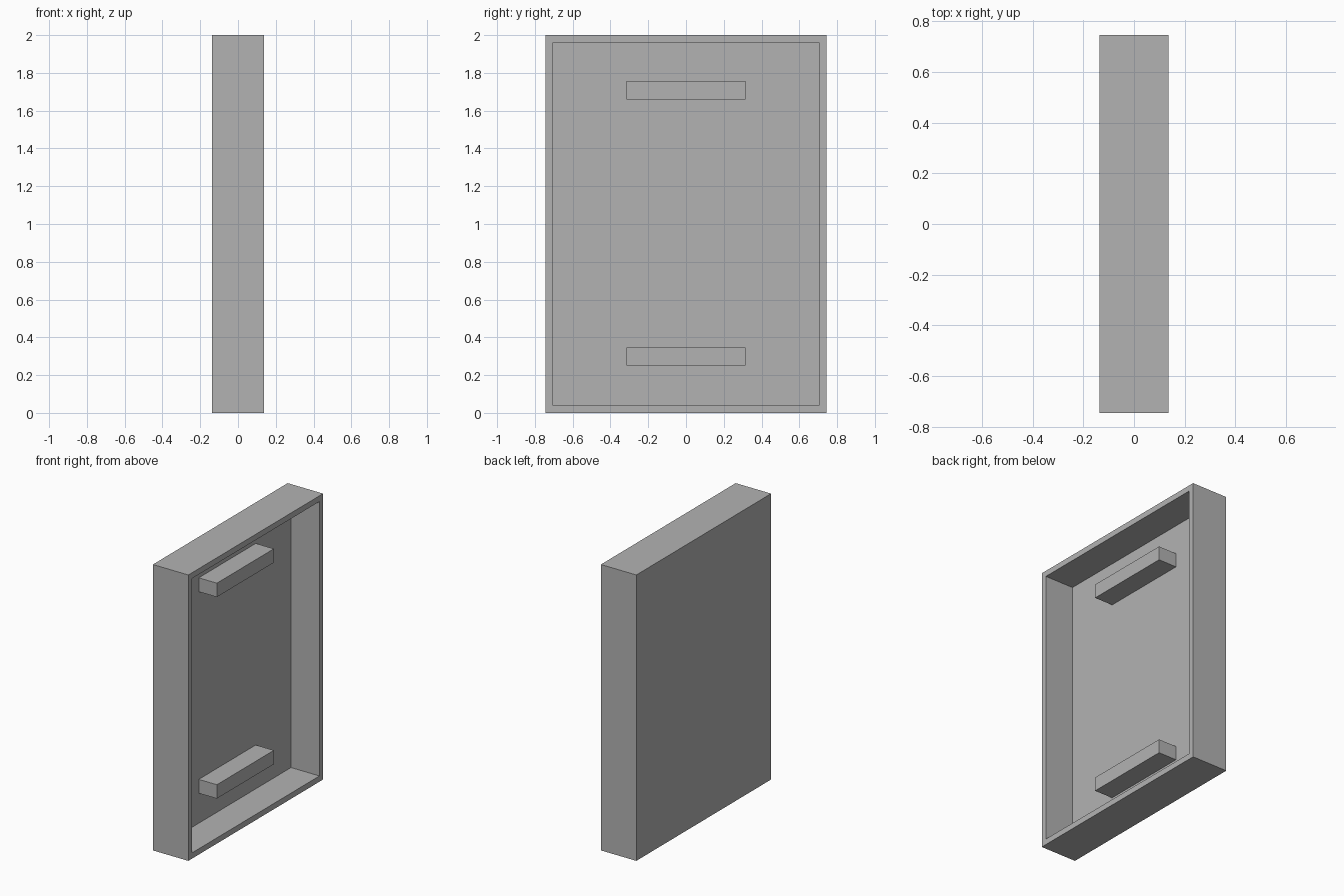
import bpy
import bmesh
from mathutils import Vector

cube = bpy.data.objects.get("Cube")
if cube:
    bpy.data.objects.remove(cube, do_unlink=True)

grey = bpy.data.materials.new("plain grey")
grey.use_nodes = True
colour = (0.45, 0.45, 0.45, 1)
grey.diffuse_color = colour
grey.node_tree.nodes["Principled BSDF"].inputs["Base Color"].default_value = colour


def box(name, low, high):
    """Add a box between two opposite corners."""
    low, high = Vector(low), Vector(high)
    bm = bmesh.new()
    bmesh.ops.create_cube(bm, size=1)
    for v in bm.verts:
        v.co = (low + high) / 2 + v.co * (high - low)
    mesh = bpy.data.meshes.new(name)
    bm.to_mesh(mesh)
    bm.free()
    mesh.materials.append(grey)
    obj = bpy.data.objects.new(name, mesh)
    bpy.context.collection.objects.link(obj)
    return obj


HALF_X, HALF_Y, FLOOR = 0.137, 0.745, -0.083

# Shallow tray standing on edge, open towards +x
tray = box("tray", (-HALF_X, -HALF_Y, 0), (HALF_X, HALF_Y, 2))
bm = bmesh.new()
bm.from_mesh(tray.data)
bm.faces.ensure_lookup_table()
opening = max(bm.faces, key=lambda f: f.calc_center_median().x)
bmesh.ops.inset_region(bm, faces=[opening], thickness=0.057)
# Push the inset panel down to the tray floor
recess = bmesh.ops.extrude_discrete_faces(bm, faces=[opening])["faces"][0]
for v in recess.verts:
    v.co.x = FLOOR
bmesh.ops.recalc_face_normals(bm, faces=bm.faces)
bm.to_mesh(tray.data)
bm.free()

# Two horizontal bars fixed to the tray floor
for name, z in (("lower_bar", 0.25), ("upper_bar", 1.66)):
    box(name, (FLOOR, -0.315, z), (0.057, 0.315, z + 0.097))
